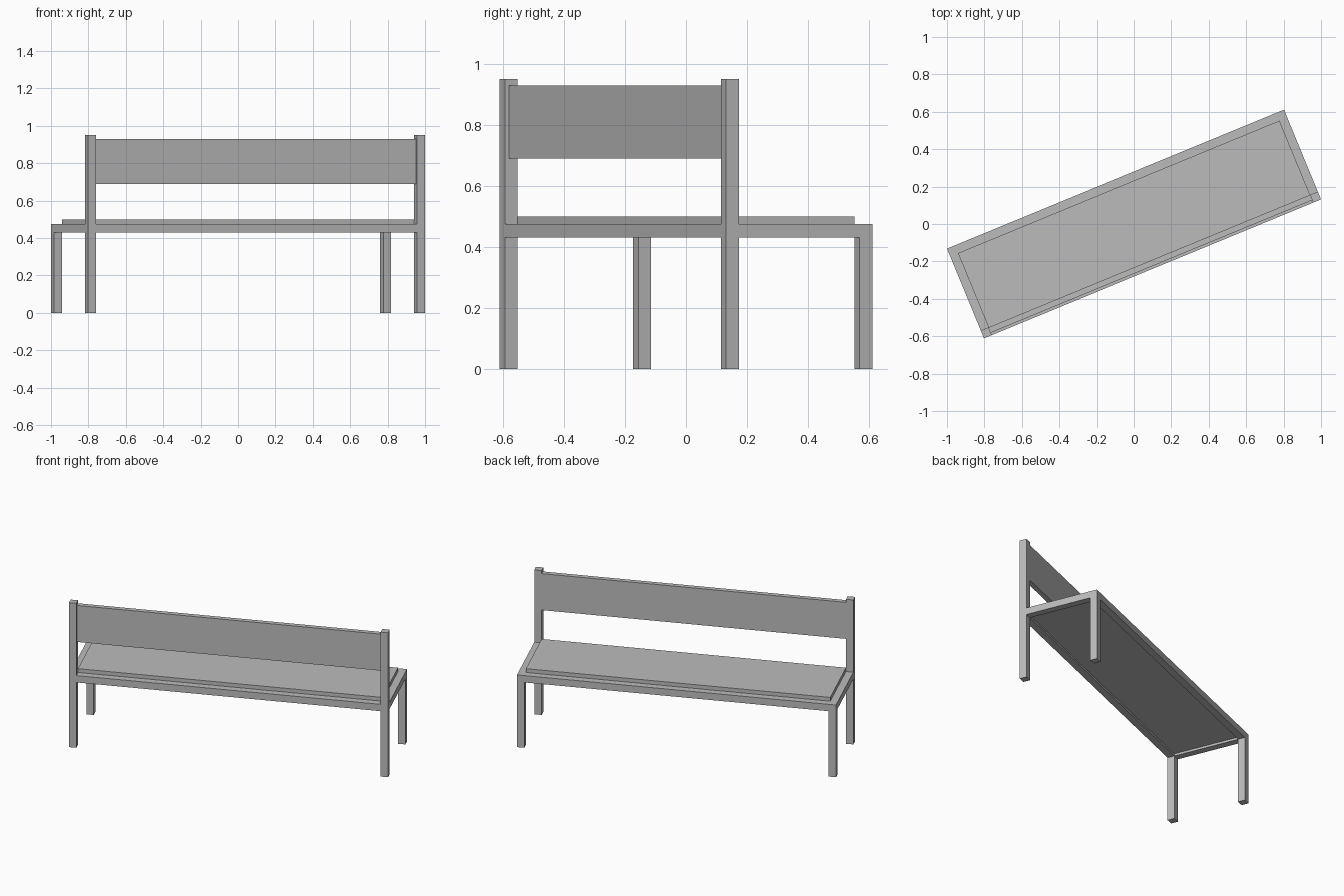
import bpy, bmesh, math
from mathutils import Matrix, Vector

if "Cube" in bpy.data.objects:
    bpy.data.objects.remove(bpy.data.objects["Cube"])

grey = bpy.data.materials.new("plain_grey")
grey.use_nodes = True
colour = (0.5, 0.5, 0.5, 1)
grey.diffuse_color = colour
grey.node_tree.nodes["Principled BSDF"].inputs["Base Color"].default_value = colour

# Bench dimensions, before it is turned
HALF_W, HALF_D, BAR = 0.9745, 0.2595, 0.045
RAIL_LOW, RAIL_TOP, SEAT_TOP, POST_TOP = 0.43, 0.475, 0.50, 0.95
IN_W, IN_D = HALF_W - BAR, HALF_D - BAR
TURN = Matrix.Rotation(math.radians(22.4), 4, "Z")


def box(name, low, high):
    """Box between two corners, turned with the whole bench."""
    low, high = Vector(low), Vector(high)
    bm = bmesh.new()
    bmesh.ops.create_cube(bm, size=1)
    for v in bm.verts:
        v.co = TURN @ ((low + high) / 2 + v.co * (high - low))
    mesh = bpy.data.meshes.new(name)
    bm.to_mesh(mesh)
    bm.free()
    mesh.materials.append(grey)
    obj = bpy.data.objects.new(name, mesh)
    bpy.context.collection.objects.link(obj)


def upright(name, sx, sy, bottom, top):
    """Square bar at one corner of the bench."""
    xs = sorted((sx * IN_W, sx * HALF_W))
    ys = sorted((sy * IN_D, sy * HALF_D))
    box(name, (xs[0], ys[0], bottom), (xs[1], ys[1], top))


# Four legs and the two posts that carry the backrest
for side, sx in (("right", -1), ("left", 1)):
    upright("front_leg_" + side, sx, -1, 0, RAIL_LOW)
    upright("rear_leg_" + side, sx, 1, 0, RAIL_LOW)
    upright("back_post_" + side, sx, -1, RAIL_TOP, POST_TOP)

# Rail frame around the seat
box("front_rail", (-HALF_W, -HALF_D, RAIL_LOW), (HALF_W, -IN_D, RAIL_TOP))
box("rear_rail", (-HALF_W, IN_D, RAIL_LOW), (HALF_W, HALF_D, RAIL_TOP))
box("right_rail", (-HALF_W, -IN_D, RAIL_LOW), (-IN_W, IN_D, RAIL_TOP))
box("left_rail", (IN_W, -IN_D, RAIL_LOW), (HALF_W, IN_D, RAIL_TOP))

# Seat panel set into the frame, and backrest between the posts
box("seat", (-IN_W, -IN_D, 0.445), (IN_W, IN_D, SEAT_TOP))
box("backrest", (-IN_W, -HALF_D + 0.014, 0.69), (IN_W, -IN_D, 0.93))
